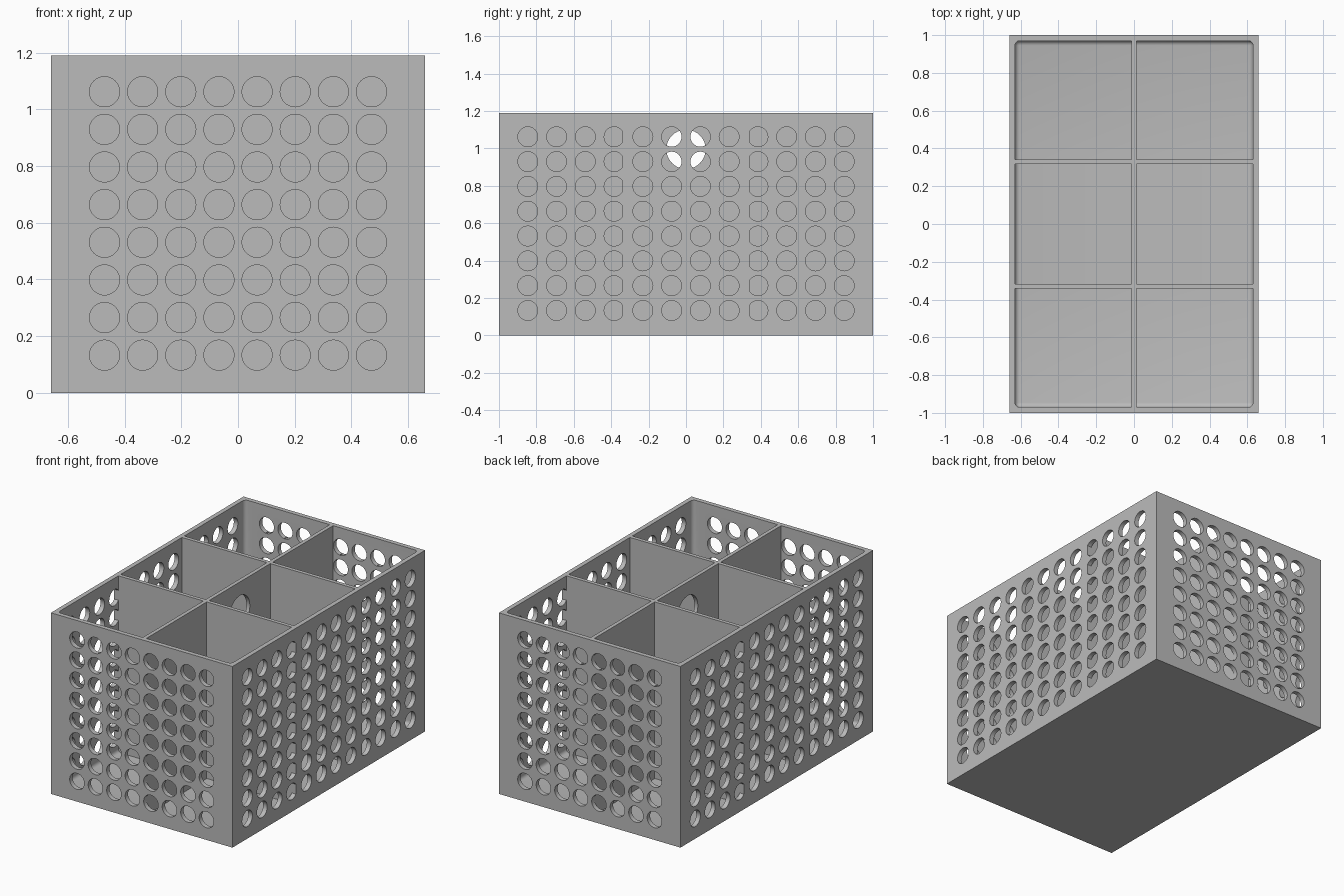
import bpy, bmesh, math
from mathutils import Matrix, Vector

W, L, H = 1.32, 2.0, 1.19      # outer size
WALL, DIV = 0.03, 0.025        # wall and divider thickness
HOLE = 0.053                   # perforation radius

if "Cube" in bpy.data.objects:
    bpy.data.objects.remove(bpy.data.objects["Cube"], do_unlink=True)

grey = bpy.data.materials.new("plain grey")
grey.use_nodes = True
grey.diffuse_color = (0.5, 0.5, 0.5, 1)
grey.node_tree.nodes["Principled BSDF"].inputs["Base Color"].default_value = (0.5, 0.5, 0.5, 1)


def finish(bm, name):
    mesh = bpy.data.meshes.new(name)
    bm.to_mesh(mesh)
    bm.free()
    mesh.materials.append(grey)
    obj = bpy.data.objects.new(name, mesh)
    bpy.context.collection.objects.link(obj)
    return obj


def box(name, x, y, z, round_edges=0):
    """Box from (low, high) pairs; optionally rounds all edges."""
    bm = bmesh.new()
    size = [b - a for a, b in (x, y, z)]
    mid = Vector([(a + b) / 2 for a, b in (x, y, z)])
    bmesh.ops.create_cube(bm, size=1, matrix=Matrix.Translation(mid) @ Matrix.Diagonal((*size, 1)))
    if round_edges:
        bmesh.ops.bevel(bm, geom=bm.edges[:], offset=round_edges, segments=4,
                        profile=0.5, affect='EDGES')
    return finish(bm, name)


def rods(name, axis, spots, radius, length):
    """Parallel round cutters along x or y, at (across, height) spots."""
    bm = bmesh.new()
    turn = Matrix.Rotation(math.pi / 2, 4, 'Y' if axis == 'X' else 'X')
    for a, z in spots:
        place = Vector((0, a, z)) if axis == 'X' else Vector((a, 0, z))
        bmesh.ops.create_cone(bm, cap_ends=True, segments=40, radius1=radius, radius2=radius,
                              depth=length, matrix=Matrix.Translation(place) @ turn)
    return finish(bm, name)


def combine(obj, other, operation):
    mod = obj.modifiers.new(operation, 'BOOLEAN')
    mod.object, mod.operation, mod.solver = other, operation, 'EXACT'
    bpy.context.view_layer.objects.active = obj
    bpy.ops.object.modifier_apply(modifier=mod.name)
    bpy.data.objects.remove(other, do_unlink=True)


# Outer shell with a rounded cavity
crate = box("perforated_crate", (-W / 2, W / 2), (-L / 2, L / 2), (0, H))
cavity = box("cavity_cutter", (-W / 2 + WALL, W / 2 - WALL), (-L / 2 + WALL, L / 2 - WALL),
             (WALL, H + 0.3), 0.025)
combine(crate, cavity, 'DIFFERENCE')

# Hole grids through the end and side walls
rows = [0.133 + 0.1327 * i for i in range(8)]
ends = [((i - 3.5) * 0.1345, z) for i in range(8) for z in rows]
sides = [((i - 5.5) * 0.1538, z) for i in range(12) for z in rows]
combine(crate, rods("end_cutter", 'Y', ends, HOLE, L + 0.2), 'DIFFERENCE')
combine(crate, rods("side_cutter", 'X', sides, HOLE, W + 0.2), 'DIFFERENCE')

# Long divider with its finger hole
spine = box("long_divider", (-DIV / 2, DIV / 2), (-L / 2 + WALL / 2, L / 2 - WALL / 2),
            (WALL / 2, H))
combine(spine, rods("finger_cutter", 'X', [(0, 0.995)], 0.105, 0.2), 'DIFFERENCE')
combine(crate, spine, 'UNION')

# Cross dividers, reaching the outer faces
for y in (-0.33, 0.33):
    cross = box("cross_divider", (-W / 2, W / 2), (y - DIV / 2, y + DIV / 2), (WALL / 2, H))
    combine(crate, cross, 'UNION')

# Smooth hole walls and fillets, crisp edges
bpy.ops.object.select_all(action='DESELECT')
crate.select_set(True)
bpy.context.view_layer.objects.active = crate
bpy.ops.object.shade_smooth_by_angle(angle=math.radians(30))
